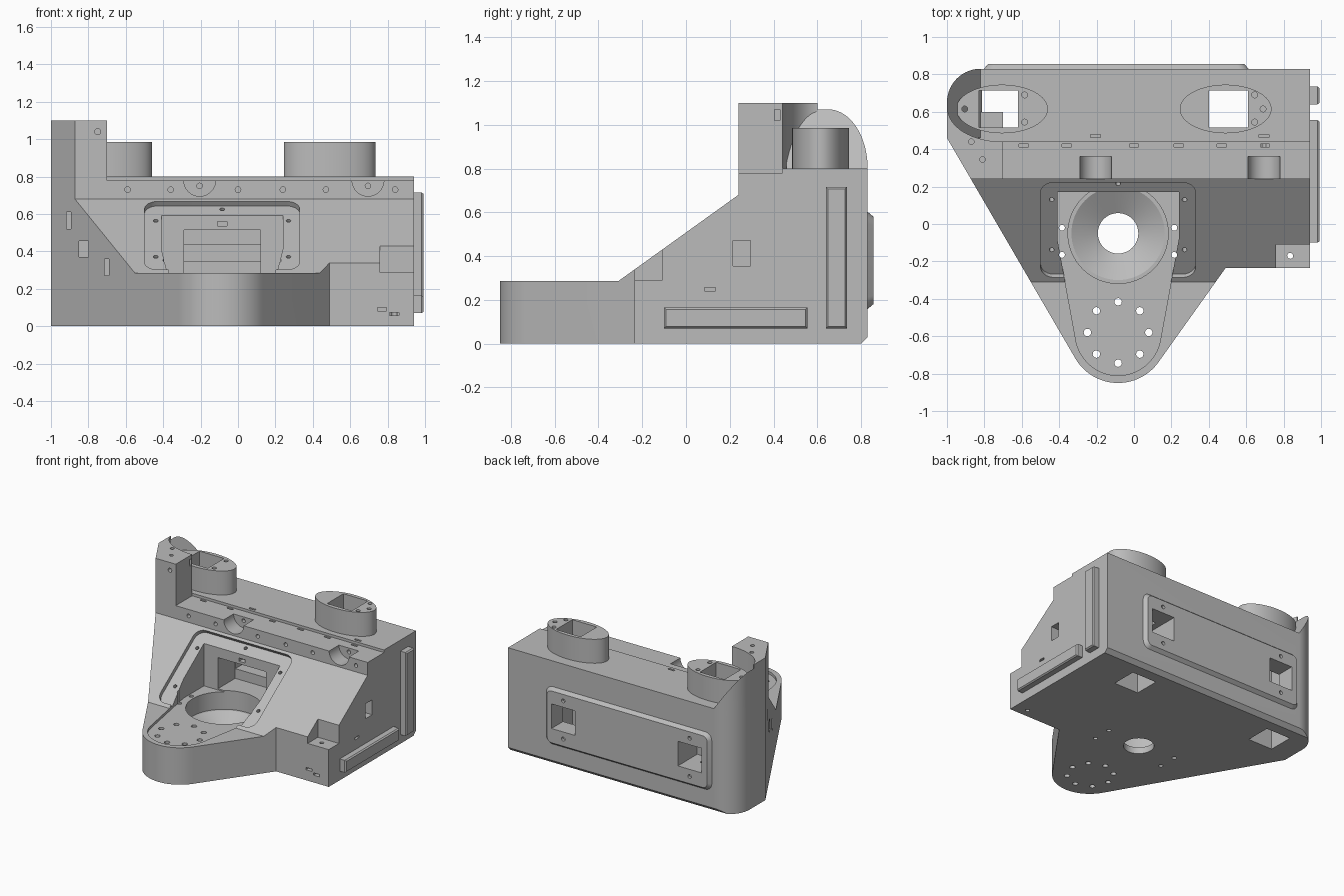
import bpy, bmesh, math
from mathutils import Vector, Matrix

if "Cube" in bpy.data.objects:
    bpy.data.objects.remove(bpy.data.objects["Cube"])

grey = bpy.data.materials.new("machined_grey")
grey.diffuse_color = (0.5, 0.5, 0.5, 1)
grey.use_nodes = True
grey.node_tree.nodes["Principled BSDF"].inputs["Base Color"].default_value = grey.diffuse_color
AXES = {'z': lambda a, b, h: (a, b, h),
        'x': lambda a, b, h: (h, a, b),
        'y': lambda a, b, h: (a, h, b)}


def arc(cx, cy, rx, ry, a0, a1, n):
    return [(cx + rx * math.cos(math.radians(a0 + (a1 - a0) * i / n)),
             cy + ry * math.sin(math.radians(a0 + (a1 - a0) * i / n))) for i in range(n + 1)]


def ellipse(cx, cy, rx, ry=None, n=64):
    return arc(cx, cy, rx, ry or rx, 0, 360, n)[:-1]


def rect(a0, b0, a1, b1):
    return [(a0, b0), (a1, b0), (a1, b1), (a0, b1)]


def round_rect(a0, b0, a1, b1, r, n=6):
    return (arc(a1 - r, b1 - r, r, r, 0, 90, n) + arc(a0 + r, b1 - r, r, r, 90, 180, n)
            + arc(a0 + r, b0 + r, r, r, 180, 270, n) + arc(a1 - r, b0 + r, r, r, 270, 360, n))


def prism(name, pts, h0, h1, axis='z', top=None, matrix=None):
    """Extrude an outline along an axis; 'top' gives a different end outline."""
    f, bm = AXES[axis], bmesh.new()
    lo = [bm.verts.new(f(a, b, h0)) for a, b in pts]
    hi = [bm.verts.new(f(a, b, h1)) for a, b in (top or pts)]
    bm.faces.new(lo)
    bm.faces.new(hi)
    for i in range(len(lo)):
        j = (i + 1) % len(lo)
        bm.faces.new((lo[i], lo[j], hi[j], hi[i]))
    bmesh.ops.recalc_face_normals(bm, faces=bm.faces)
    if matrix:
        bm.transform(matrix)
    me = bpy.data.meshes.new(name)
    bm.to_mesh(me)
    bm.free()
    me.materials.append(grey)
    ob = bpy.data.objects.new(name, me)
    bpy.context.collection.objects.link(ob)
    return ob


def boolean(ob, tools, op='DIFFERENCE'):
    """Apply tools one after another, then discard them."""
    for t in tools:
        t.hide_render = True
        m = ob.modifiers.new("cut", 'BOOLEAN')
        m.operation, m.solver, m.object = op, 'EXACT', t
    dg = bpy.context.evaluated_depsgraph_get()
    me = bpy.data.meshes.new_from_object(ob.evaluated_get(dg))
    ob.modifiers.clear()
    ob.data = me
    for t in tools:
        bpy.data.objects.remove(t)


def hole(x, y, r=0.016, z0=-0.1, z1=0.5):
    return prism("hole", ellipse(x, y, r, n=12), z0, z1)


CX = -0.085                     # centre line of the nose
foot = (arc(-0.82, 0.65, 0.18, 0.18, 90, 180, 24) + [(-1, 0.46)]
        + arc(CX, -0.585, 0.265, 0.265, 209.9, 325, 32)
        + [(0.49, -0.235), (0.94, -0.235), (0.94, 0.83)])

# Main housing: plan outline crossed with the side profile
body = prism("housing", foot, -0.1, 1.3)
side = [(-1, 0), (-1, 0.285), (-0.31, 0.285), (0.24, 0.68), (0.24, 0.78), (0.44, 0.78),
        (0.44, 0.8), (0.95, 0.8), (0.95, 0.15), (0.8, 0)]
boolean(body, [prism("side_profile", side, -1.2, 1.2, 'x')], 'INTERSECT')

# Sloped window frame recess, nose recess, bore and rear pocket
slope = Matrix.Translation((0, -0.31, 0.285)) @ Matrix.Rotation(math.atan2(0.395, 0.55), 4, 'X')
cuts = [prism("frame_recess", round_rect(-0.5, 0.03, 0.33, 0.655, 0.07), -0.03, 0.3, matrix=slope)]
nose = ([(0.24, 0.17), (-0.41, 0.17), (-0.41, -0.08)]
        + arc(CX, -0.58, 0.23, 0.23, 193, 347, 32) + [(0.24, -0.08)])
cuts += [prism("nose_recess", nose, 0.265, 1),
         prism("bore", ellipse(CX, -0.05, 0.268), 0.13, 0.3),
         prism("bore_cone", ellipse(CX, -0.05, 0.11), 0.05, 0.14, top=ellipse(CX, -0.05, 0.267)),
         prism("bore_hole", ellipse(CX, -0.05, 0.108), -0.1, 0.2),
         prism("rear_pocket", rect(-0.29, 0.275, 0.12, 0.515), 0.1, 0.38, 'y'),
         prism("rear_slot", rect(-0.289, 0.35, 0.119, 0.435), 0.3, 0.6, 'y'),
         prism("small_slot", rect(-0.11, 0.535, -0.06, 0.56), 0.1, 0.21, 'y')]
# Corner notch, side openings
cuts += [prism("notch", rect(0.76, -0.3, 1.0, -0.11), 0.288, 0.6),
         prism("side_window", rect(0.215, 0.355, 0.295, 0.47), 0.8, 1, 'x'),
         prism("side_slot", rect(0.085, 0.24, 0.135, 0.257), 0.88, 1, 'x'),
         hole(0.835, -0.17)]
# Holes in nose and floor
for i in range(8):
    a = i * math.pi / 4
    cuts.append(hole(CX + 0.164 * math.sin(a), -0.58 + 0.164 * math.cos(a), 0.02))
for x in (-0.385, 0.215):
    cuts += [hole(x, -0.02), hole(x, -0.165)]
# Frame screw holes, drilled square to the slope
for x, s in ((-0.44, 0.52), (0.27, 0.52), (CX, 0.625), (-0.44, 0.19), (0.27, 0.19)):
    cuts.append(prism("screw", ellipse(x, s, 0.013, n=12), -0.09, 0.05, matrix=slope))
# Half-round scoops, ledge slots and front holes
for x in (-0.205, 0.695):
    cuts.append(prism("scoop", ellipse(x, 0.78, 0.085, n=40), 0.1, 0.36, 'y'))
    cuts.append(prism("slot", rect(x - 0.027, 0.462, x + 0.027, 0.478), 0.75, 0.9))
    cuts.append(prism("front_hole", ellipse(x, 0.75, 0.015, n=12), 0.3, 0.43, 'y'))
for x in (-0.59, -0.36, 0, 0.24, 0.47, 0.84):
    sx = 0.7 if x == 0.84 else x
    cuts.append(prism("slot", rect(sx - 0.025, 0.412, sx + 0.025, 0.428), 0.74, 0.9))
    cuts.append(prism("front_hole", ellipse(x, 0.73, 0.015, n=12), 0.2, 0.32, 'y'))
for x, z in ((0.77, 0.09), (0.835, 0.065)):
    cuts.append(prism("front_slot", rect(x - 0.025, z - 0.009, x + 0.025, z + 0.009), -0.3, -0.17, 'y'))
# Slots and window in the slanted left wall
for x0, z0, x1, z1 in ((-0.918, 0.52, -0.893, 0.61), (-0.85, 0.37, -0.8, 0.455), (-0.713, 0.27, -0.69, 0.36)):
    y = 0.24 - (0.5 * (x0 + x1) + 0.87) / 0.574
    cuts.append(prism("left_slot", rect(x0, z0, x1, z1), y - 0.2, y + 0.08, 'y'))


def shaft(cx):
    return prism("shaft", rect(cx - 0.105, 0.517, cx + 0.105, 0.715), -0.2, 1.2)


def back_window(cx):
    return prism("back_window", rect(cx - 0.1, 0.29, cx + 0.1, 0.48), 0.62, 0.95, 'y')


boss_x, window_x = (-0.725, 0.505), (-0.63, 0.45)
cuts += [shaft(x) for x in boss_x] + [back_window(x) for x in window_x]
boolean(body, cuts)

# Oval sockets on top
for side_name, cx, sx in (("left", -0.705, -0.725), ("right", 0.49, 0.505)):
    boss = prism(side_name + "_oval_socket", ellipse(cx, 0.615, 0.245, 0.13), 0.79, 0.985)
    holes = [hole(sx + 0.14, 0.615 + d, 0.016, 0.9, 1.1) for d in (-0.07, 0.075)]
    holes.append(hole(cx + (-0.2 if cx < 0 else 0.2), 0.615, 0.016, 0.9, 1.1))
    boolean(boss, [shaft(sx)] + holes)

# Raised corner post, hollowed around the left socket
post = prism("corner_post", foot, 0.78, 1.1)
boolean(post, [prism("post_block", rect(-1.2, 0.24, -0.7, 0.6), 0.6, 1.3)], 'INTERSECT')
boolean(post, [prism("post_scoop", ellipse(-0.705, 0.615, 0.29, 0.175), 0.8, 1.3),
               hole(-0.87, 0.44, 0.015, 1.0, 1.2), hole(-0.81, 0.345, 0.015, 1.0, 1.2),
               prism("post_hole", ellipse(-0.75, 1.04, 0.016, n=12), 0.1, 0.32, 'y'),
               prism("post_slot", rect(0.405, 1.02, 0.43, 1.07), -0.74, -0.6, 'x')])

# Sloping rounded wall behind the post
wall = prism("sloped_end_wall", foot, 0.79, 1.3)
boolean(wall, [prism("wall_wedge", [(-0.8133, 0.79), (-1.1, 0.79), (-1.1, 1.22)], 0.46, 1.0, 'y')], 'INTERSECT')

# Back pad with tapered rim
pad = prism("back_pad", round_rect(-0.81, 0.15, 0.62, 0.61, 0.06), 0.82, 0.856, 'y',
            top=round_rect(-0.78, 0.18, 0.59, 0.58, 0.04))
pad_cuts = [back_window(x) for x in window_x]
for x in window_x:
    for z in (0.235, 0.53):
        pad_cuts.append(prism("pad_hole", ellipse(x, z, 0.015, n=12), 0.835, 0.9, 'y'))
boolean(pad, pad_cuts)

# Rails on the right wall
for name, r in (("upright_rail", (0.64, 0.07, 0.735, 0.715)), ("lower_rail", (-0.1, 0.07, 0.555, 0.165))):
    e = 0.008
    prism(name, rect(*r), 0.93, 0.982, 'x')
    prism(name + "_cap", rect(*r), 0.982, 0.992, 'x', top=rect(r[0] + e, r[1] + e, r[2] - e, r[3] - e))

# Smooth curved walls, keep edges crisp
for ob in bpy.context.scene.objects:
    ob.select_set(True)
    bpy.context.view_layer.objects.active = ob
bpy.ops.object.shade_smooth_by_angle(angle=math.radians(25))
